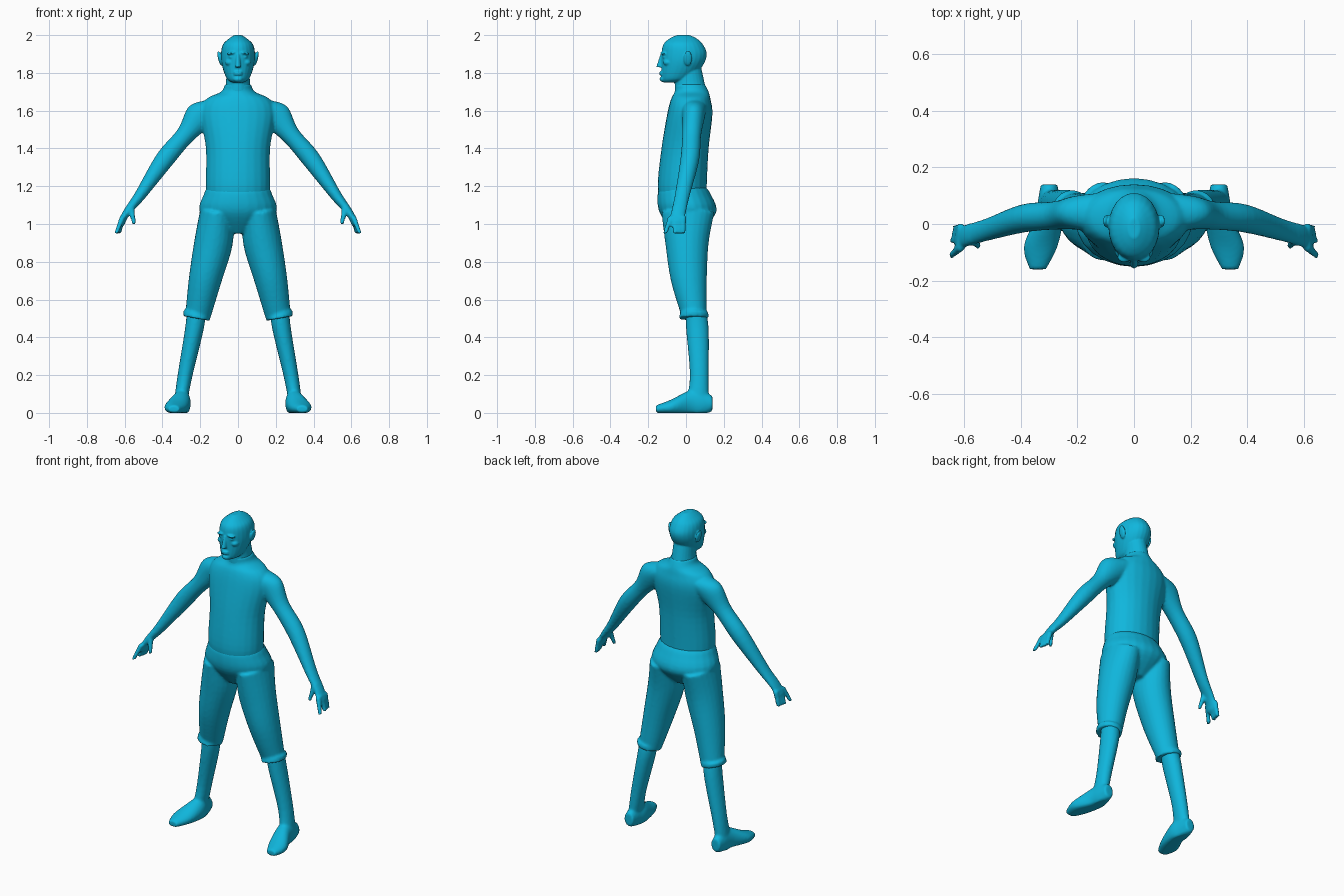
import bpy
import bmesh
import math
from mathutils import Matrix, Vector

if "Cube" in bpy.data.objects:
    bpy.data.objects.remove(bpy.data.objects["Cube"], do_unlink=True)

COLOUR = (0.005, 0.47, 0.72, 1)
cyan_blue = bpy.data.materials.new("cyan_blue")
cyan_blue.use_nodes = True
cyan_blue.diffuse_color = COLOUR
cyan_blue.node_tree.nodes["Principled BSDF"].inputs["Base Color"].default_value = COLOUR

RIGHTWARD, DEPTH, UPWARD = Matrix.Identity(3)
SIDES = {"left": 1, "right": -1}


def smooth_path(sections, steps=5):
    """Pass a smooth curve through a few key sections."""
    keys = [Vector(section) for section in sections]
    last = len(keys) - 1
    path = []
    for i in range(last):
        start, end = keys[i], keys[i + 1]
        leave = (end - keys[max(i - 1, 0)]) / 2
        arrive = (keys[min(i + 2, last)] - start) / 2
        for step in range(steps):
            t = step / steps
            blend = t * t * (3 - 2 * t)
            path.append(start * (1 - blend) + end * blend
                        + leave * (t * (1 - t) ** 2) - arrive * (t * t * (1 - t)))
    path.append(keys[last])
    return path


def loft(bm, sections, across, along, side=1, count=24):
    """Closed tube through (x, y, z, radius across, radius along) sections."""
    rings = []
    for x, y, z, radius_across, radius_along in smooth_path(sections):
        ring = []
        for i in range(count):
            angle = math.tau * i / count
            point = (Vector((x, y, z)) + across * radius_across * math.cos(angle)
                     + along * radius_along * math.sin(angle))
            # Nothing goes below the ground, which flattens the soles
            ring.append(bm.verts.new((point.x * side, point.y, max(point.z, 0))))
        rings.append(ring)
    for lower, upper in zip(rings, rings[1:]):
        for i in range(count):
            j = (i + 1) % count
            bm.faces.new((lower[i], lower[j], upper[j], upper[i]))
    bm.faces.new(rings[0])
    bm.faces.new(rings[-1])


def slabs(*rows):
    """Turn (z, inner x, outer x, front y, back y) rows into sections."""
    return [((inner + outer) / 2, (front + back) / 2, z, (outer - inner) / 2, (back - front) / 2)
            for z, inner, outer, front, back in rows]


def centred(*rows):
    """Turn (z, half width, front y, back y) rows into sections."""
    return slabs(*[(z, -width, width, front, back) for z, width, front, back in rows])


def ellipsoid(bm, centre, radii, tilt=0):
    placement = (Matrix.Translation(centre) @ Matrix.Rotation(tilt, 4, "Y")
                 @ Matrix.Diagonal((*radii, 1)))
    bmesh.ops.create_uvsphere(bm, u_segments=20, v_segments=12, radius=1, matrix=placement)


def finish(bm, name, voxel):
    """Fuse the overlapping shells into one smooth surface."""
    bmesh.ops.recalc_face_normals(bm, faces=bm.faces)
    mesh = bpy.data.meshes.new(name)
    bm.to_mesh(mesh)
    bm.free()
    mesh.materials.append(cyan_blue)
    obj = bpy.data.objects.new(name, mesh)
    bpy.context.collection.objects.link(obj)
    fuse = obj.modifiers.new("fuse", "REMESH")
    fuse.mode = "VOXEL"
    fuse.voxel_size = voxel
    fuse.use_smooth_shade = True
    relax = obj.modifiers.new("relax", "SMOOTH")
    relax.factor = 0.5
    relax.iterations = 4


# Torso
body = bmesh.new()
torso = centred((1.1, .16, -.13, .11), (1.2, .17, -.15, .11), (1.4, .17, -.13, .12),
                (1.58, .2, -.1, .14), (1.66, .17, -.08, .13), (1.7, .09, -.06, .12),
                (1.74, .07, -.06, .1))
loft(body, torso, RIGHTWARD, DEPTH)

# Arms, from shoulder to knuckles
arm = [(.12, .04, 1.61, .07, .07), (.2, .04, 1.57, .06, .08), (.28, .03, 1.47, .05, .05),
       (.39, .02, 1.34, .05, .05), (.52, -.02, 1.15, .04, .03),
       (.59, -.04, 1.06, .04, .02), (.62, -.05, 1, .04, .02)]
arm_across = Vector((.77, 0, .64))
thumb = [(.57, -.05, 1.1, .02, .02), (.55, -.08, 1, .01, .01)]
for side in SIDES.values():
    loft(body, arm, DEPTH, arm_across, side)
    loft(body, thumb, DEPTH, RIGHTWARD, side)
    # Fingers curl down, with the first one reaching forward
    for finger in range(4):
        y = finger * .022 - .08
        reach = 0 if finger else .03
        tip_x = .645 - finger * .005
        loft(body, [(.61, y, 1.04, .016, .016), (tip_x, y - reach, .95, .012, .012)],
             DEPTH, RIGHTWARD, side)
finish(body, "upper_body", .008)

# Knee-length trousers with a wider hem band
trousers = bmesh.new()
pelvis = centred((1.2, .16, -.13, .1), (1.16, .18, -.15, .13),
                 (1.06, .2, -.14, .16), (.95, .06, -.06, .06))
loft(trousers, pelvis, RIGHTWARD, DEPTH)
thigh = slabs((1.06, .02, .2, -.13, .15), (.9, .03, .23, -.11, .12),
              (.7, .09, .26, -.08, .11), (.5, .15, .28, -.02, .11))
hem = slabs((.53, .15, .29, -.03, .12), (.5, .15, .29, -.04, .12))
hem_across = Vector((1, 0, .18))
for side in SIDES.values():
    loft(trousers, thigh, hem_across, DEPTH, side)
    loft(trousers, hem, hem_across, DEPTH, side)
finish(trousers, "trousers", .008)

# Shins and shoes
shin = slabs((.56, .17, .27, 0, .1), (.45, .18, .28, 0, .12),
             (.2, .24, .32, .02, .12), (.05, .27, .34, 0, .12))
shoe = [(.3, .14, .05, .03, .04), (.3, .08, .05, .04, .07), (.3, .02, .05, .05, .07),
        (.33, -.08, .03, .06, .04), (.34, -.16, .02, .03, .02)]
for label, side in SIDES.items():
    lower_leg = bmesh.new()
    loft(lower_leg, shin, RIGHTWARD, DEPTH, side)
    loft(lower_leg, shoe, RIGHTWARD, UPWARD, side)
    finish(lower_leg, label + "_lower_leg", .008)

# Skull and neck
head = bmesh.new()
skull = centred((1.75, .03, -.12, -.03), (1.77, .06, -.13, .03), (1.84, .085, -.13, .09),
                (1.9, .09, -.13, .11), (1.95, .08, -.12, .09), (1.98, .05, -.09, .06),
                (2, .02, -.05, .02))
loft(head, skull, RIGHTWARD, DEPTH)
neck = centred((1.69, .08, -.06, .11), (1.74, .065, -.06, .1), (1.83, .06, -.06, .08))
loft(head, neck, RIGHTWARD, DEPTH)

# Nose, lips and chin
nose = [(0, -.12, 1.9, .01, .015), (0, -.14, 1.83, .015, .018)]
loft(head, nose, RIGHTWARD, DEPTH)
for lip_z in (1.803, 1.792):
    ellipsoid(head, (0, -.128, lip_z), (.024, .014, .005))
ellipsoid(head, (0, -.12, 1.767), (.026, .02, .016))

# Brows, eyes, cheeks and ears
for side in SIDES.values():
    ellipsoid(head, (side * .034, -.118, 1.905), (.026, .018, .008), side * .15)
    ellipsoid(head, (side * .036, -.11, 1.884), (.015, .015, .008))
    ellipsoid(head, (side * .045, -.095, 1.855), (.024, .026, .018))
    ellipsoid(head, (side * .096, .01, 1.877), (.01, .023, .04), side * .22)
finish(head, "head", .0045)
